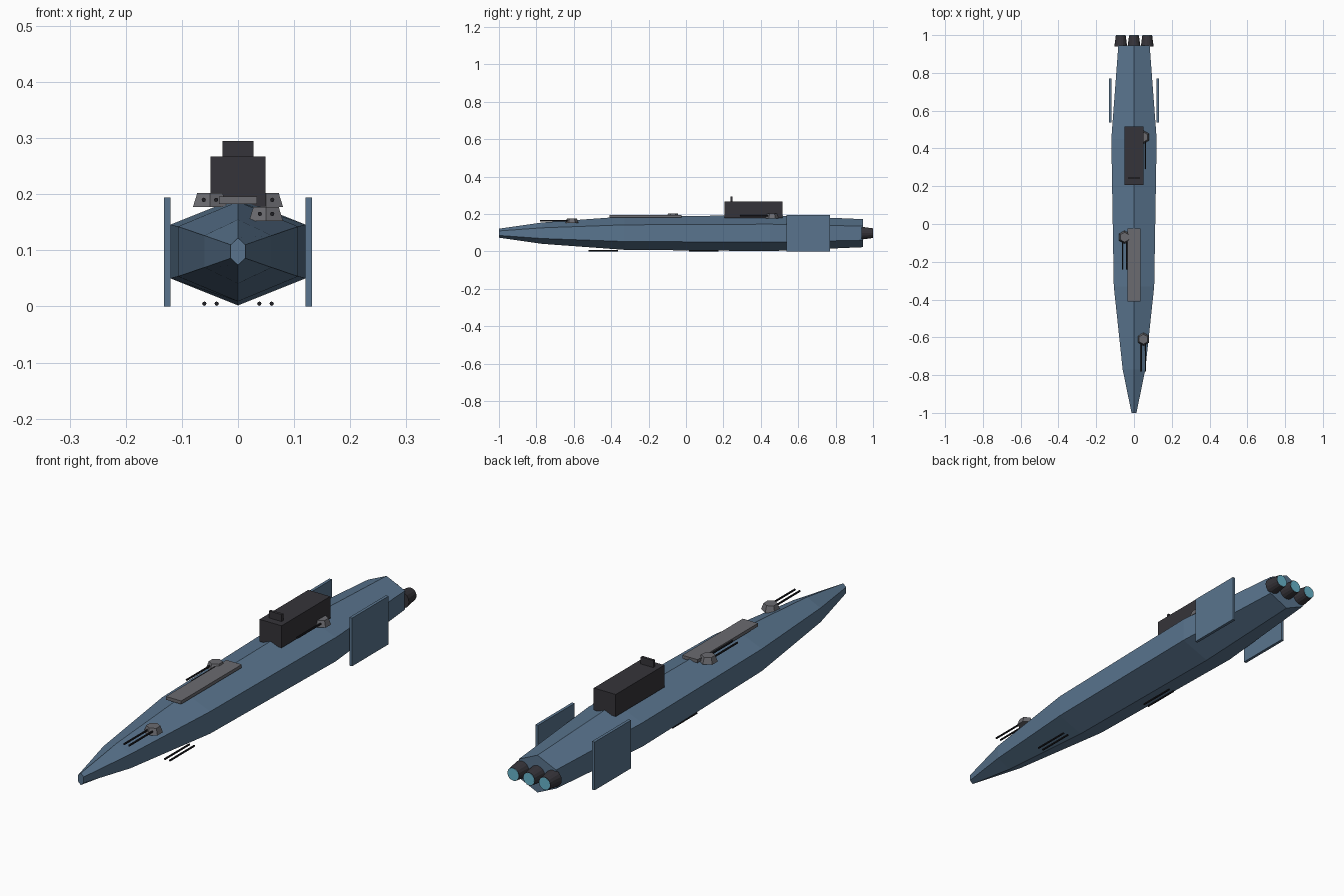
import bpy, bmesh, math
from mathutils import Matrix

cube = bpy.data.objects.get("Cube")
if cube:
    bpy.data.objects.remove(cube, do_unlink=True)


def material(name, r, g, b):
    m = bpy.data.materials.new(name)
    m.use_nodes = True
    m.diffuse_color = (r, g, b, 1)
    m.node_tree.nodes["Principled BSDF"].inputs["Base Color"].default_value = (r, g, b, 1)
    return m


HULL = material("steel blue", 0.10, 0.175, 0.27)
DARK = material("charcoal", 0.036, 0.034, 0.041)
GREY = material("turret grey", 0.145, 0.145, 0.16)
BLACK = material("gun black", 0.014, 0.014, 0.018)
GLOW = material("engine cyan", 0.14, 0.46, 0.60)


def finish(bm, name, mat):
    bmesh.ops.recalc_face_normals(bm, faces=bm.faces)
    mesh = bpy.data.meshes.new(name)
    bm.to_mesh(mesh)
    bm.free()
    mesh.materials.append(mat)
    obj = bpy.data.objects.new(name, mesh)
    bpy.context.collection.objects.link(obj)
    return obj


def box(name, mat, low, high):
    bm = bmesh.new()
    bmesh.ops.create_cube(bm, size=1)
    for v in bm.verts:
        v.co = [(a + b) / 2 + c * (b - a) for a, b, c in zip(low, high, v.co)]
    return finish(bm, name, mat)


def cone(name, mat, at, r1, r2, depth, sides, along_y=False):
    """Frustum centred at a point, along z or pointing to the stern."""
    bm = bmesh.new()
    turn = Matrix.Rotation(-math.pi / 2, 4, "X") if along_y else Matrix.Identity(4)
    bmesh.ops.create_cone(bm, cap_ends=True, segments=sides, radius1=r1, radius2=r2,
                          depth=depth, matrix=Matrix.Translation(at) @ turn)
    return finish(bm, name, mat)


# Hull: six-sided sections lofted from bow to stern (y, half width, half height)
MID = 0.098
sections = [(-1, 0.013, 0.024), (-0.77, 0.06, 0.057), (-0.33, 0.107, 0.089),
            (0.45, 0.12, 0.096), (0.945, 0.083, 0.075)]
bm = bmesh.new()
rings = []
for y, w, h in sections:
    outline = [(0, h), (w, h / 2), (w, -h / 2), (0, -h), (-w, -h / 2), (-w, h / 2)]
    rings.append([bm.verts.new((x, y, MID + z)) for x, z in outline])
for a, b in zip(rings, rings[1:]):
    for i in range(6):
        j = (i + 1) % 6
        bm.faces.new((a[i], a[j], b[j], b[i]))
bm.faces.new(rings[0])
bm.faces.new(rings[-1])
finish(bm, "hull", HULL)

# Deck plate and bridge
box("deck_plate", GREY, (-0.034, -0.41, 0.183), (0.034, -0.025, 0.196))
box("bridge", DARK, (-0.049, 0.207, 0.178), (0.049, 0.517, 0.267))
box("bridge_mast", DARK, (-0.028, 0.237, 0.265), (0.028, 0.248, 0.295))

# Side fins
for side, x in (("right", -0.126), ("left", 0.126)):
    box(side + "_fin", HULL, (x - 0.006, 0.537, 0), (x + 0.006, 0.77, 0.194))


# Guns
def barrels(name, x, y, z):
    for i, dx in enumerate((-0.011, 0.011)):
        cone(f"{name}_barrel_{i + 1}", BLACK, (x + dx, y - 0.092, z), 0.0038, 0.0038, 0.156, 8, True)


for name, x, y, z in (("bow_turret", 0.05, -0.61, 0.165),
                      ("middle_turret", -0.05, -0.07, 0.190),
                      ("bridge_turret", 0.05, 0.46, 0.190)):
    cone(name, GREY, (x, y, z), 0.035, 0.026, 0.025, 6)
    barrels(name, x, y, z)
barrels("lower_bow", 0.049, -0.35, 0.005)
barrels("lower_middle", -0.049, 0.187, 0.005)

# Engines with glowing outlets
for name, x in (("right", -0.07), ("centre", 0), ("left", 0.07)):
    engine = cone(name + "_engine", DARK, (x, 0.969, MID), 0.034, 0.026, 0.06, 16, True)
    cone(name + "_engine_glow", GLOW, (x, 0.998, MID), 0.0245, 0.0245, 0.004, 16, True)
